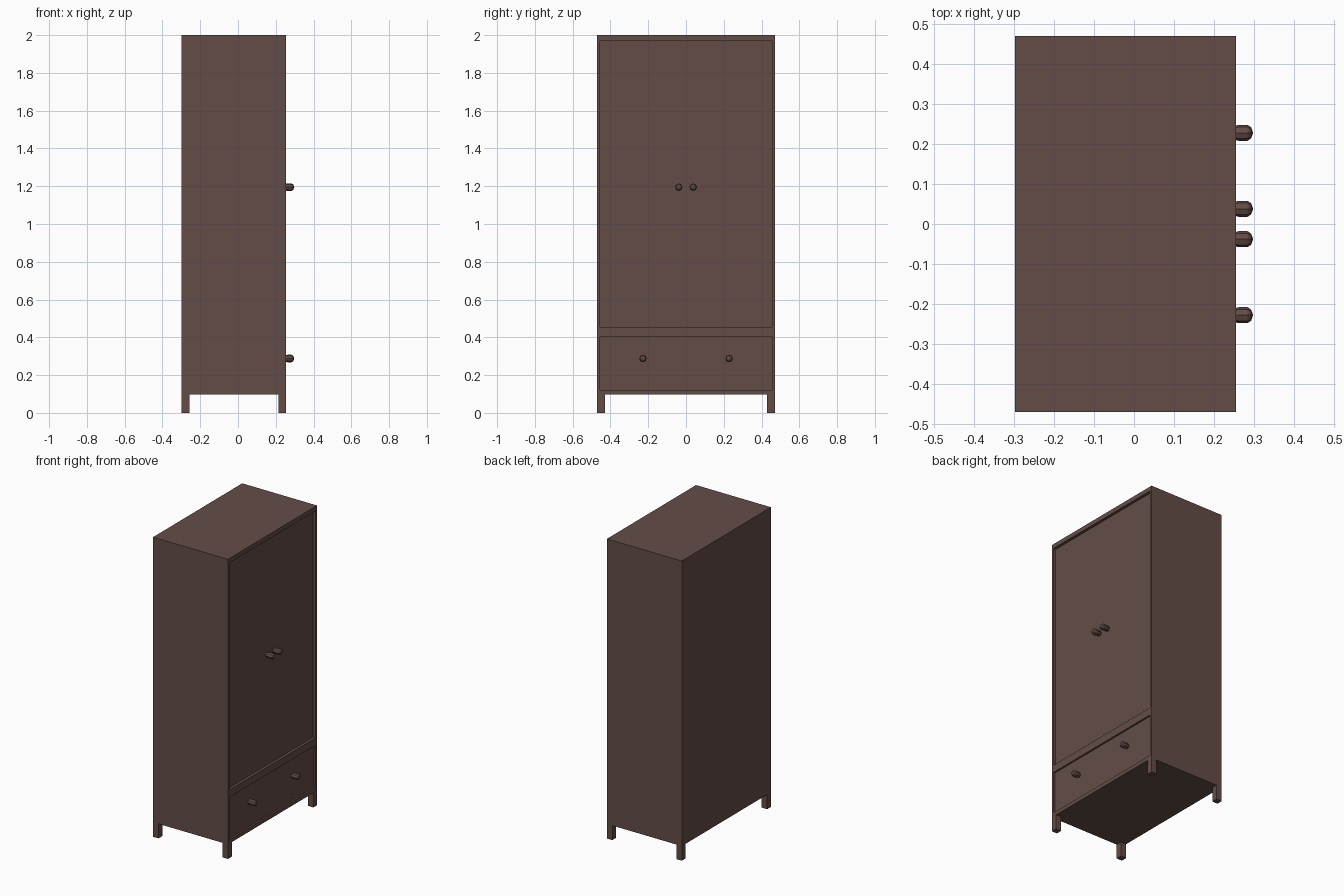
import bpy, bmesh, math
from mathutils import Matrix

if "Cube" in bpy.data.objects:
    bpy.data.objects.remove(bpy.data.objects["Cube"])

brown = bpy.data.materials.new("dark brown wood")
brown.diffuse_color = (0.125, 0.073, 0.062, 1)
brown.use_nodes = True
brown.node_tree.nodes["Principled BSDF"].inputs["Base Color"].default_value = brown.diffuse_color

XB, XF = -0.298, 0.255          # back and front planes
W, Z0, Z1 = 0.47, 0.097, 2.0    # half width, carcass bottom and top
XD, XR = 0.237, 0.243           # door and drawer front planes


def finish(name, bm):
    mesh = bpy.data.meshes.new(name)
    bm.to_mesh(mesh)
    bm.free()
    mesh.materials.append(brown)
    obj = bpy.data.objects.new(name, mesh)
    bpy.context.collection.objects.link(obj)
    return obj


def box(name, x, y, z):
    bm = bmesh.new()
    bmesh.ops.create_cube(bm, size=1)
    for v in bm.verts:
        v.co = [a + (b - a) * (c + 0.5) for (a, b), c in zip((x, y, z), v.co)]
    return finish(name, bm)


# Main cabinet body
box("cabinet_body", (XB, 0.225), (-W, W), (Z0, Z1))

# Front frame around the doors and drawer
for side, s in (("left", -1), ("right", 1)):
    box(f"{side}_stile", (0.225, XF), sorted((s * 0.455, s * W)), (Z0, Z1))
for name, z in (("top_rail", (1.97, Z1)), ("middle_rail", (0.405, 0.455)),
                ("bottom_rail", (Z0, 0.122))):
    box(name, (0.225, XF), (-0.455, 0.455), z)

# Recessed doors and drawer front
box("doors", (0.225, XD), (-0.455, 0.455), (0.455, 1.97))
box("drawer_front", (0.225, XR), (-0.455, 0.455), (0.122, 0.405))

# Corner legs
for fx, x in (("back", (XB, XB + 0.04)), ("front", (XF - 0.04, XF))):
    for fy, s in (("left", -1), ("right", 1)):
        box(f"{fx}_{fy}_leg", x, sorted((s * (W - 0.04), s * W)), (0, Z0))


# Round knobs, spun about the x axis
def knob(name, y, z):
    profile = [(0.23, 0.014), (0.25, 0.017), (0.262, 0.020),
               (0.284, 0.020), (0.293, 0.014), (0.298, 0)]
    bm = bmesh.new()
    vs = [bm.verts.new((x, r, 0)) for x, r in profile]
    edges = [bm.edges.new(p) for p in zip(vs, vs[1:])]
    bmesh.ops.spin(bm, geom=vs + edges, cent=(0, 0, 0), axis=(1, 0, 0),
                   angle=math.tau, steps=8)
    bmesh.ops.remove_doubles(bm, verts=bm.verts, dist=1e-4)
    bmesh.ops.recalc_face_normals(bm, faces=bm.faces)
    bmesh.ops.transform(bm, matrix=Matrix.Translation((0, y, z)), verts=bm.verts)
    finish(name, bm)


for side, s in (("left", -1), ("right", 1)):
    knob(f"{side}_door_knob", s * 0.038, 1.195)
    knob(f"{side}_drawer_knob", s * 0.228, 0.288)
